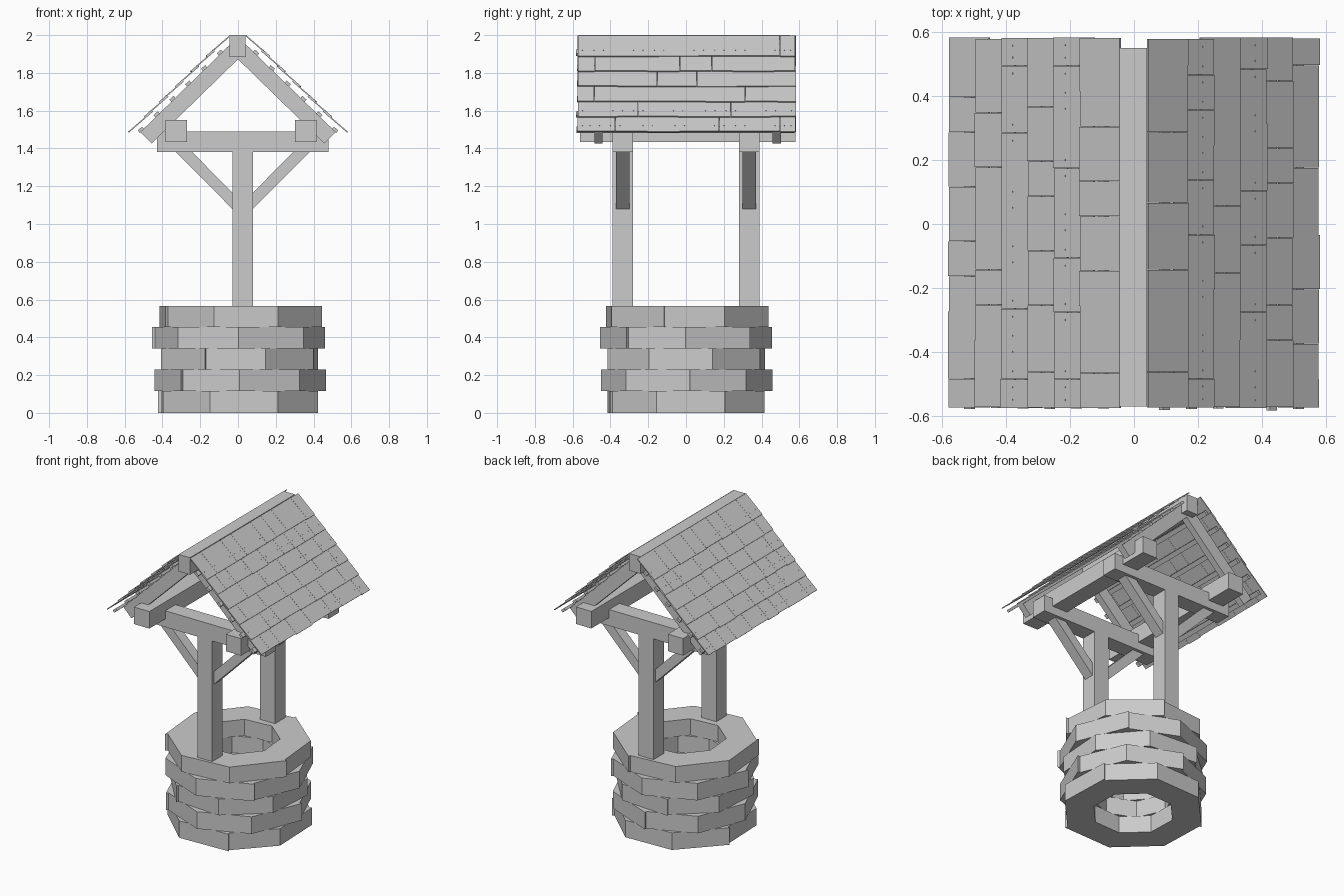
import bpy, bmesh, math, random
from mathutils import Vector

random.seed(4)
cube = bpy.data.objects.get("Cube")
if cube:
    bpy.data.objects.remove(cube, do_unlink=True)

GREY = (0.6, 0.6, 0.6, 1)
mat = bpy.data.materials.new("plain grey")
mat.use_nodes = True
mat.diffuse_color = GREY
mat.node_tree.nodes["Principled BSDF"].inputs["Base Color"].default_value = GREY


def prism(bm, pts, lo, hi, axis="y"):
    """Extrude a flat outline: an xz outline along y, or an xy outline along z."""
    def place(p, d):
        return (p[0], d, p[1]) if axis == "y" else (p[0], p[1], d)
    a = [bm.verts.new(place(p, lo)) for p in pts]
    b = [bm.verts.new(place(p, hi)) for p in pts]
    bm.faces.new(a)
    bm.faces.new(b[::-1])
    n = len(pts)
    for i in range(n):
        j = (i + 1) % n
        bm.faces.new((a[i], b[i], b[j], a[j]))


def rect(x0, x1, z0, z1):
    return [(x0, z0), (x1, z0), (x1, z1), (x0, z1)]


def slab(start, end, depth, side):
    """Outline of a sloping plank whose upper edge runs start to end, mirrored by side."""
    s, e = Vector(start), Vector(end)
    d = (e - s).normalized()
    down = Vector((d.y, -d.x)) * depth
    return [(side * p.x, p.y) for p in (s, e, e + down, s + down)]


def finish(name, bm):
    bmesh.ops.recalc_face_normals(bm, faces=bm.faces)
    me = bpy.data.meshes.new(name)
    bm.to_mesh(me)
    bm.free()
    me.materials.append(mat)
    ob = bpy.data.objects.new(name, me)
    bpy.context.collection.objects.link(ob)


# Stone courses: eight mitred blocks each, some with an end poking past the joint
LEVELS = [0, 0.115, 0.23, 0.34, 0.455, 0.565]
TURNS = [2, 22.5, -4, 22, 5]
APOTHEMS = [0.41, 0.415, 0.405, 0.42, 0.41]
INNER = 0.235
half_angle = math.tan(math.pi / 8)
for k, (turn, apothem) in enumerate(zip(TURNS, APOTHEMS)):
    bm = bmesh.new()
    for i in range(8):
        a = math.radians(turn + 45 * i)
        out = Vector((math.cos(a), math.sin(a)))
        tan = Vector((-out.y, out.x))
        extra = 0.022 if i % 3 == k % 3 else 0
        pts = []
        for r, s in ((INNER, -1), (apothem, -1), (apothem, 1), (INNER, 1)):
            length = r * half_angle + (extra if s > 0 and r == apothem else 0)
            p = out * r + tan * s * length
            pts.append((p.x + 0.007, p.y))
        prism(bm, pts, LEVELS[k], LEVELS[k + 1], "z")
    finish(f"stone_course_{k + 1}", bm)

# Posts, cross beams and diagonal braces
MID = 0.025
for name, y in (("front", -0.335), ("back", 0.335)):
    bm = bmesh.new()
    prism(bm, rect(-0.03, 0.08, 0.46, 1.38), y - 0.055, y + 0.055)
    finish(name + "_post", bm)
    bm = bmesh.new()
    prism(bm, rect(-0.43, 0.48, 1.38, 1.49), y - 0.055, y + 0.055)
    finish(name + "_cross_beam", bm)
    bm = bmesh.new()
    for s in (-1, 1):
        outline = ((0.055, 1.08), (0.353, 1.38), (0.267, 1.38), (0.055, 1.167))
        prism(bm, [(MID + s * x, z) for x, z in outline], y - 0.035, y + 0.035)
    finish(name + "_braces", bm)

# Lengthwise beams
for name, x in (("right_purlin", -0.327), ("left_purlin", 0.358)):
    bm = bmesh.new()
    prism(bm, rect(x - 0.057, x + 0.057, 1.435, 1.55), -0.56, 0.58)
    finish(name, bm)
bm = bmesh.new()
prism(bm, rect(-0.045, 0.04, 1.885, 2.0), -0.57, 0.55)
finish("ridge_beam", bm)

# Sloping roof: rafters, laths, overlapping shingles and nail heads
COURSES = 6
fall = Vector((0.082, -0.08))
tilt = Vector((math.cos(math.radians(41)), -math.sin(math.radians(41))))
normal = Vector((-tilt.y, tilt.x))
for name, side in (("right", -1), ("left", 1)):
    bm = bmesh.new()
    for y in (-0.463, 0.48):
        prism(bm, slab((0.03, 1.962), (0.517, 1.487), 0.085, side), y - 0.022, y + 0.022)
    finish(name + "_rafters", bm)

    bm = bmesh.new()
    for k in range(COURSES):
        p = Vector((0.09, 1.923)) + fall * (k * 1.02)
        y0 = -0.575 - random.uniform(0, 0.008)
        prism(bm, slab(p, p + tilt * 0.03, 0.017, side), y0, 0.575)
    finish(name + "_laths", bm)

    shingles, nails = bmesh.new(), bmesh.new()
    for k in range(COURSES):
        edge = Vector((0.17, 1.89)) + fall * k
        y = -0.572 - random.uniform(0, 0.004)
        end = 0.578 + random.uniform(0, 0.006)
        first = True
        while y < end - 0.01:
            width = random.choice((0.11, 0.17, 0.21))
            if first and k % 2:
                width = 0.09
            first = False
            stop = y + width
            if end - stop < 0.07:
                stop = end
            low = edge + tilt * random.uniform(-0.004, 0.003)
            top = edge - tilt * 0.166
            prism(shingles, slab(top, low, 0.0065, side), y, stop - 0.001)
            for ny in (y + 0.025, stop - 0.025):
                head = edge - tilt * 0.05 + normal * 0.001
                prism(nails, slab(head, head + tilt * 0.005, 0.003, side),
                      ny - 0.0025, ny + 0.0025)
            y = stop
    finish(name + "_shingles", shingles)
    finish(name + "_nail_heads", nails)
